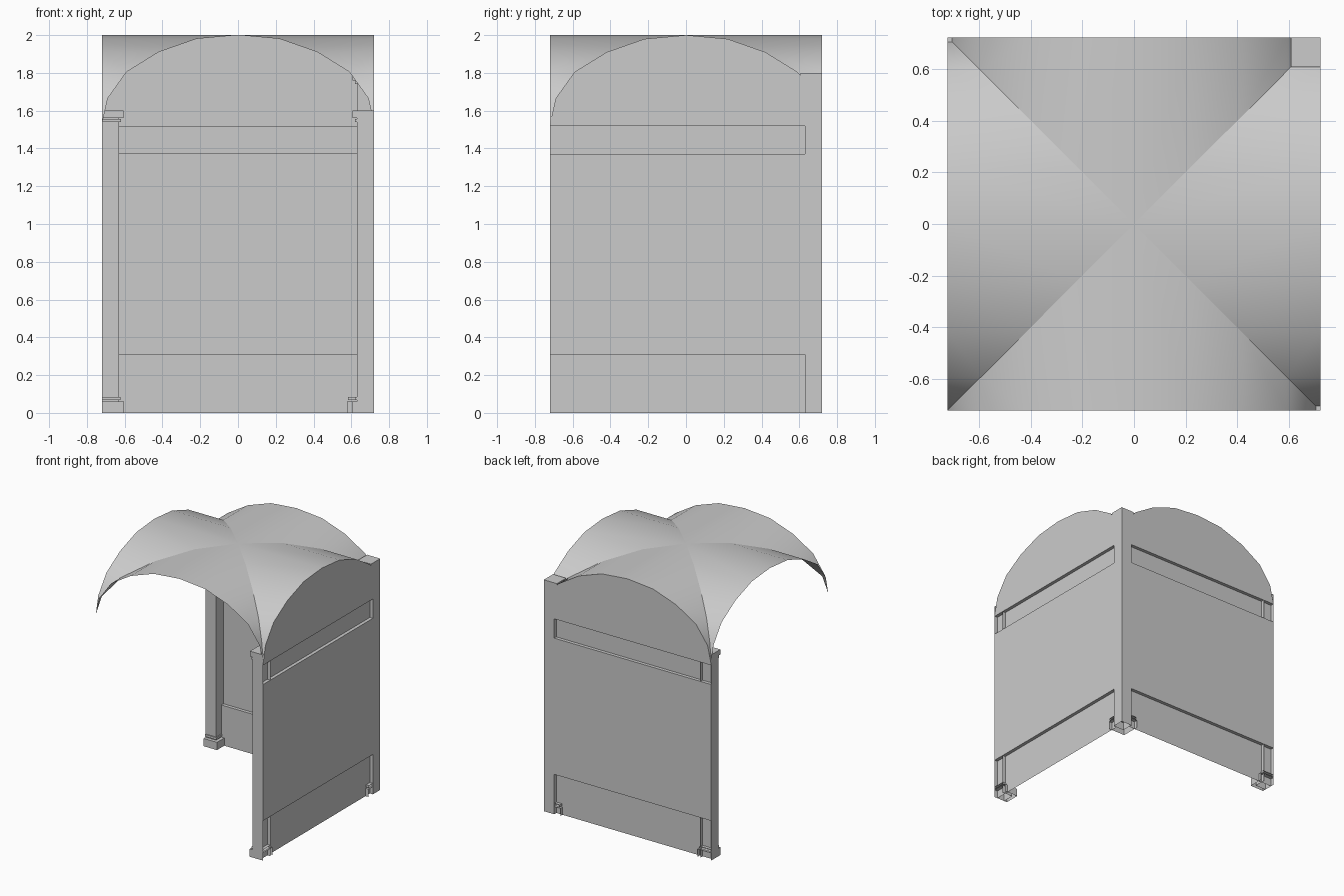
import bpy, bmesh
from mathutils import Vector

cube = bpy.data.objects.get("Cube")
if cube:
    bpy.data.objects.remove(cube, do_unlink=True)

H = 0.72          # half width of the bay
SHAFT = 0.63      # inner face of the pillars
TRIM = 0.026      # how far the wall bands step into the room
HALF_ARCH = [(0, 2.0), (0.22, 1.98), (0.42, 1.91), (0.59, 1.805), (0.69, 1.665), (H, 1.53)]
ARCH = [(-t, z) for t, z in reversed(HALF_ARCH)] + HALF_ARCH[1:]

stone = bpy.data.materials.new("grey stone")
stone.use_nodes = True
GREY = (0.6, 0.6, 0.6, 1)
stone.diffuse_color = GREY
stone.node_tree.nodes["Principled BSDF"].inputs["Base Color"].default_value = GREY


def finish(bm, name, smooth=False):
    mesh = bpy.data.meshes.new(name)
    bm.to_mesh(mesh)
    bm.free()
    mesh.materials.append(stone)
    for p in mesh.polygons:
        p.use_smooth = smooth
    obj = bpy.data.objects.new(name, mesh)
    bpy.context.collection.objects.link(obj)
    return obj


def face(bm, pts, toward):
    """Add a polygon whose normal points along the given direction."""
    f = bm.faces.new([bm.verts.new(p) for p in pts])
    f.normal_update()
    if f.normal.dot(Vector(toward)) < 0:
        f.normal_flip()


def block(bm, sx, sy, inner, z0, z1, open_sides):
    """Square block in the corner (sx, sy), left open on the listed sides."""
    made = bmesh.ops.create_cube(bm, size=1)["verts"]
    width, mid = H - inner, (H + inner) / 2
    for v in made:
        v.co = Vector((sx * mid + v.co.x * width, sy * mid + v.co.y * width,
                       (z0 + z1) / 2 + v.co.z * (z1 - z0)))
    faces = {f for v in made for f in v.link_faces}
    for f in faces:
        f.normal_update()
    drop = [f for f in faces if any(f.normal.dot(Vector(s)) > 0.9 for s in open_sides)]
    bmesh.ops.delete(bm, geom=drop, context='FACES')


LEFT, BACK, DOWN = (1, 0, 0), (0, 1, 0), (0, 0, -1)


def pillar(name, sx, sy, base, ring, top, hollow, shaft_open, cap_open):
    bm = bmesh.new()
    block(bm, sx, sy, SHAFT, 0, top, shaft_open + [DOWN])
    block(bm, sx, sy, base, 0, 0.06, hollow + [DOWN])
    block(bm, sx, sy, ring, 0.068, 0.085, hollow)
    block(bm, sx, sy, 0.62, top - 0.06, top - 0.045, hollow)
    block(bm, sx, sy, 0.607, top - 0.04, top, cap_open)
    finish(bm, name)


# Pillars, hollow where they meet the wall sheets
pillar("front_left_pillar", 1, -1, 0.604, 0.622, 1.6, [LEFT], [LEFT], [LEFT])
pillar("back_right_pillar", -1, 1, 0.604, 0.622, 1.6, [BACK], [BACK], [BACK])
pillar("corner_pillar", 1, 1, 0.577, 0.583, 1.8, [LEFT, BACK], [], [])


def wall(name, place, out):
    """Thin wall with a base band and a frieze band stepped into the room."""
    bm = bmesh.new()
    back = H - TRIM
    steps = [(back, 0), (back, 0.31), (H, 0.31), (H, 1.37), (back, 1.37), (back, 1.52), (H, 1.52)]
    for (d0, z0), (d1, z1) in zip(steps, steps[1:]):
        direction = out if d0 == d1 else (0, 0, 1 if d1 < d0 else -1)
        face(bm, [place(d0, -H, z0), place(d0, SHAFT, z0),
                  place(d1, SHAFT, z1), place(d1, -H, z1)], direction)
    # Lunette under the vault
    rim = [p for p in ARCH if p[0] < SHAFT] + [(SHAFT, 1.76)]
    face(bm, [place(H, -H, 1.52), *[place(H, t, z) for t, z in rim], place(H, SHAFT, 1.52)], out)
    finish(bm, name)


wall("left_wall", lambda d, t, z: (d, t, z), LEFT)
wall("back_wall", lambda d, t, z: (t, d, z), BACK)


# Groin vault: four barrel sections meeting along the diagonals
def vault(name, place):
    bm = bmesh.new()
    rows = [(bm.verts.new(place(abs(t), t, z)), bm.verts.new(place(H, t, z))) for t, z in ARCH]
    for (a, b), (c, d) in zip(rows, rows[1:]):
        f = bm.faces.new((a, b, d, c))
        f.normal_update()
        if f.normal.z < 0:
            f.normal_flip()
    bmesh.ops.remove_doubles(bm, verts=bm.verts, dist=0.0001)
    finish(bm, name, True)


vault("left_vault", lambda d, t, z: (d, t, z))
vault("right_vault", lambda d, t, z: (-d, t, z))
vault("back_vault", lambda d, t, z: (t, d, z))
vault("front_vault", lambda d, t, z: (t, -d, z))
